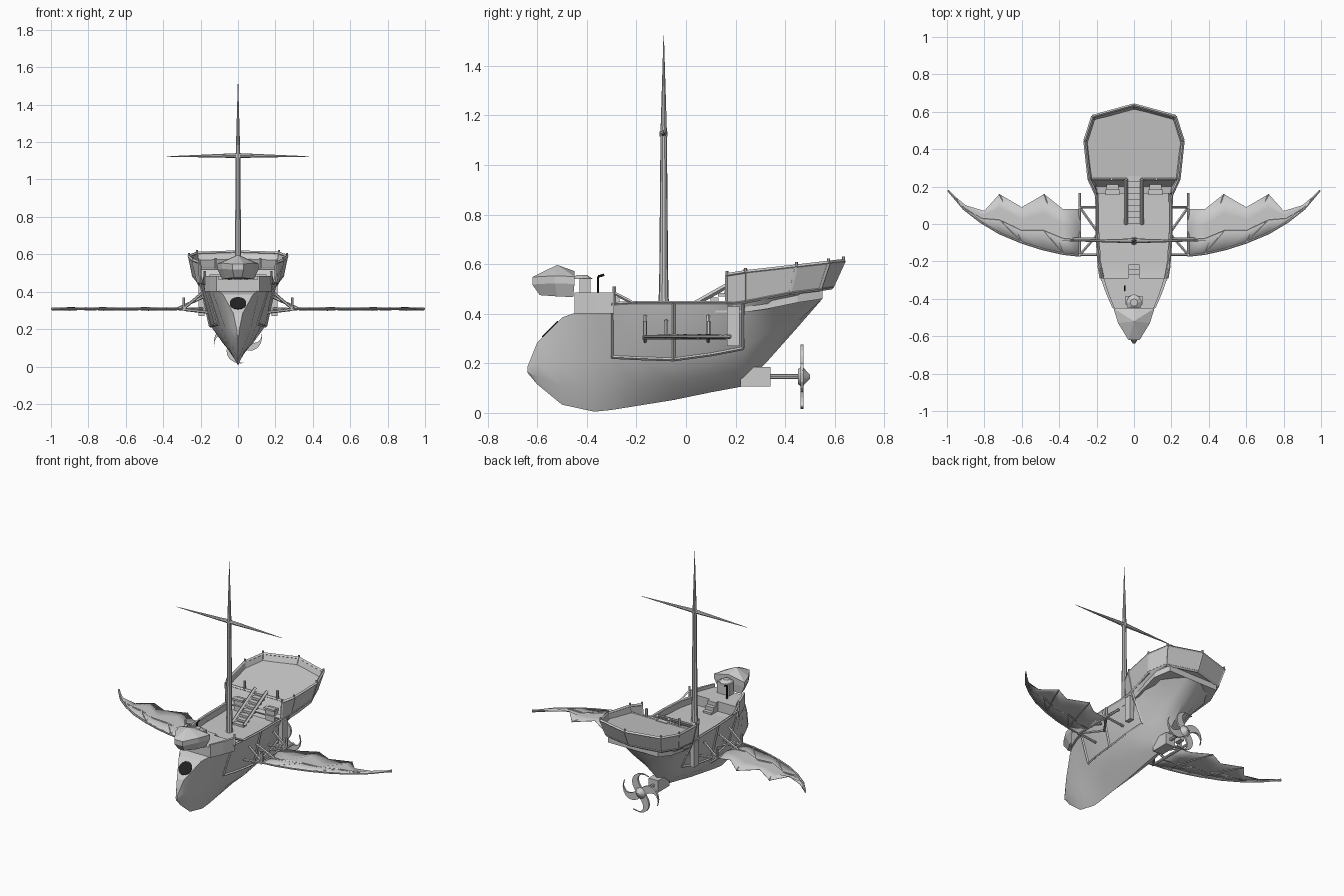
import bpy, bmesh, math
from mathutils import Vector, Matrix

if "Cube" in bpy.data.objects:
    bpy.data.objects.remove(bpy.data.objects["Cube"], do_unlink=True)


def material(name, value):
    m = bpy.data.materials.new(name)
    m.use_nodes = True
    col = (value, value, value, 1)
    m.diffuse_color = col
    m.node_tree.nodes["Principled BSDF"].inputs["Base Color"].default_value = col
    return m


GREY = material("plain grey", 0.6)
DARK = material("near black", 0.015)


def finish(name, bm, mat=GREY, angle=None, thick=0):
    bmesh.ops.remove_doubles(bm, verts=bm.verts, dist=1e-5)
    bmesh.ops.recalc_face_normals(bm, faces=bm.faces)
    me = bpy.data.meshes.new(name)
    bm.to_mesh(me)
    bm.free()
    me.materials.append(mat)
    ob = bpy.data.objects.new(name, me)
    bpy.context.collection.objects.link(ob)
    if thick:
        mod = ob.modifiers.new("thickness", "SOLIDIFY")
        mod.thickness, mod.offset = thick, 0
    if angle:
        bpy.ops.object.select_all(action="DESELECT")
        ob.select_set(True)
        bpy.context.view_layer.objects.active = ob
        bpy.ops.object.shade_smooth_by_angle(angle=math.radians(angle))
    return ob


def loft(bm, rings, closed=True, caps=True):
    rows = [[bm.verts.new(p) for p in r] for r in rings]
    n = len(rows[0])
    for a, b in zip(rows, rows[1:]):
        for i in range(n if closed else n - 1):
            j = (i + 1) % n
            bm.faces.new((a[i], a[j], b[j], b[i]))
    if caps:
        bm.faces.new(rows[0])
        bm.faces.new(rows[-1])


def rod(bm, p, q, r1, r2=None, sides=6):
    p, q = Vector(p), Vector(q)
    d = q - p
    mat = Matrix.Translation((p + q) / 2) @ d.to_track_quat("Z", "Y").to_matrix().to_4x4()
    bmesh.ops.create_cone(bm, cap_ends=True, segments=sides, radius1=r1,
                          radius2=r1 if r2 is None else r2, depth=d.length, matrix=mat)


def rods(name, pairs, r, sides=6):
    bm = bmesh.new()
    for p, q in pairs:
        rod(bm, p, q, r, sides=sides)
    return finish(name, bm)


def chain(pts):
    return list(zip(pts, pts[1:]))


def box(name, centre, size, mat=GREY):
    bm = bmesh.new()
    bmesh.ops.create_cube(bm, size=1, matrix=Matrix.Translation(centre) @ Matrix.Diagonal((*size, 1)))
    return finish(name, bm, mat)


def flip(p):
    return (-p[0], p[1], p[2])


def both(pts):
    # half outline from the right side to its mirror image
    return pts + [flip(p) for p in reversed(pts) if p[0]]


# Hull: y, keel height, chine half width and height, top half width and height
stations = [
    (-.64, .17, .006, .175, .004, .185), (-.6, .115, .03, .2, .025, .285),
    (-.5, .033, .055, .2, .08, .385), (-.43, .018, .07, .21, .115, .41),
    (-.37, .005, .08, .22, .145, .425), (-.3, .012, .1, .225, .17, .44),
    (-.2, .028, .125, .22, .19, .445), (-.05, .052, .145, .215, .2, .445),
    (.1, .083, .145, .235, .2, .445), (.23, .107, .125, .26, .207, .445),
    (.33, .21, .11, .32, .222, .46), (.45, .345, .12, .41, .235, .485),
    (.55, .46, .1, .48, .195, .5)]
rings = []
for y, k, cw, cz, tw, tz in stations:
    drop = .04 if y > -.35 else 0.001
    half = [(tw * .93, y, tz - drop), (tw * .93, y, tz), (tw, y, tz), (cw, y, cz),
            (cw * .55, y, (k + cz) / 2 - .01), (0, y, k)]
    rings.append(both(half))
bm = bmesh.new()
loft(bm, rings)
finish("hull", bm, angle=22)

# Planking ribs, chine beam and gunwale
for side, s in (("left", 1), ("right", -1)):
    chine = [(s * (st[2] + .004), st[0], st[3]) for st in stations[5:10]]
    top = [(s * st[4], st[0], st[5]) for st in stations[5:10]]
    ribs = [(chine[i], top[i]) for i in (0, 2, 4)]
    rods(side + "_hull_beams", chain(chine) + chain(top) + ribs, .007, 4)

# Bow opening
bm = bmesh.new()
bmesh.ops.create_cone(bm, cap_ends=True, segments=14, radius1=.045, radius2=.045, depth=.006,
                      matrix=Matrix.Translation((0, -.548, .338)) @ Matrix.Rotation(math.radians(45), 4, "X"))
finish("bow_opening", bm, DARK)

# Foredeck with its low bulwark
plan = [(.115, -.45), (.15, -.37), (.178, -.29)]
bm = bmesh.new()
loft(bm, [[(-w, y, .4), (-w, y, .485), (-w * .9, y, .485), (-w * .9, y, .465),
           (w * .9, y, .465), (w * .9, y, .485), (w, y, .485), (w, y, .4)] for w, y in plan])
finish("foredeck", bm)
rods("foredeck_rails", [((s * .178, -.29, .483), (s * .189, -.22, .447)) for s in (1, -1)]
     + [((s * .178, -.29, .44), (s * .178, -.29, .51)) for s in (1, -1)], .007, 4)
for i in range(3):
    box("foredeck_step", (0, -.28 + i * .025, .43 - i * .012), (.06, .025, .07 - i * .024))

# Bow canopy: hollow-looking hood with a ridge
eave = [(.11, -.45, .55), (.085, -.53, .553), (.03, -.62, .548)]
base = [(.085, -.455, .467), (.065, -.52, .47), (.02, -.59, .475)]
low = [(x, y, z - .03) for x, y, z in eave]
bm = bmesh.new()
loft(bm, [both(base), both(low), both(eave)])
bmesh.ops.delete(bm, geom=[f for f in bm.faces if min(v.co.z for v in f.verts) > .545], context="FACES_ONLY")
peak, back = bm.verts.new((0, -.52, .597)), bm.verts.new((0, -.45, .572))
edge = [bm.verts.new(p) for p in both(eave)]
for a, b in chain(edge):
    bm.faces.new((a, b, peak))
bm.faces.new((edge[0], peak, back))
bm.faces.new((edge[-1], back, peak))
bm.faces.new((edge[0], back, edge[-1]))
finish("bow_canopy", bm)

# Windlass and bent pipe on the foredeck
box("windlass_body", (0, -.408, .505), (.09, .045, .075))
bm = bmesh.new()
rod(bm, (0, -.42, .54), (0, -.42, .557), .045, .02, 8)
finish("windlass_cap", bm)
bend = [(-.05, -.355, .465), (-.05, -.355, .55), (-.05, -.33, .557)]
rods("bent_pipe", chain(bend), .005).data.materials[0] = DARK

# Stern castle: flared wall, deck and floor
upper = both([(.205, .165, .555), (.24, .24, .567), (.262, .445, .59), (.22, .575, .605), (0, .636, .612)])
lower = both([(.2, .165, .44), (.212, .24, .45), (.24, .42, .485), (.2, .54, .5), (0, .588, .507)])
bm = bmesh.new()
loft(bm, [lower, upper], closed=False, caps=False)
finish("castle_wall", bm, thick=.01)
mid = [tuple(Vector(a).lerp(Vector(b), .62)) for a, b in zip(lower, upper)]
bm = bmesh.new()
bm.faces.new([bm.verts.new(p) for p in mid[1:-1]])
bm.faces.new([bm.verts.new(p) for p in lower])
foot = [(-.19, .18, .4), (.19, .18, .4)]
bm.faces.new([bm.verts.new(p) for p in [mid[1], mid[-2]] + foot])
finish("castle_decks", bm, thick=.008)
rods("castle_rails", chain(upper) + chain(lower), .009, 4)
rods("castle_ribs", list(zip(lower, upper)), .008, 4)
rods("castle_pegs", [(p, (p[0], p[1], p[2] + .018)) for p in upper], .006)
rods("castle_front_rail", [(mid[1], mid[-2])], .009, 4)

# Stair to the castle and the doors beside it
for i in range(8):
    t = i / 7
    box("stair_tread", (0, .02 + t * .22, .41 + t * .115), (.075, .032, .014))
for s in (1, -1):
    rods("stair_side", [((s * .042, 0, .42), (s * .042, .24, .555))], .011, 4)
    box("door_frame", (s * .115, .19, .44), (.065, .04, .085))
    box("door_lintel", (s * .115, .17, .485), (.075, .03, .012))
    rods("castle_post", [((s * .12, .24, .52), (s * .12, .24, .58))], .008)

# Mast and tapered yard
bm = bmesh.new()
for z1, z2, r1, r2 in ((.4, .55, .022, .018), (.55, 1.12, .018, .013),
                       (1.115, 1.135, .016, .016), (1.13, 1.523, .013, .001)):
    rod(bm, (0, -.09, z1), (0, -.09, z2), r1, r2, 10)
finish("mast", bm, angle=30)
bm = bmesh.new()
for s in (1, -1):
    rod(bm, (0, -.09, 1.128), (s * .385, -.09, 1.123), .013, .001, 8)
finish("yard", bm, angle=30)

# Wings: scalloped membrane, spars and mounting frame
lead = [(.29, -.17), (.38, -.16), (.49, -.135), (.6, -.1), (.72, -.05), (.82, .01), (.91, .08), (.995, .18)]
trail = [(.29, .08), (.38, .08), (.48, .16), (.6, .09), (.72, .16), (.8, .07), (.9, .1), (.995, .18)]
for side, s in (("left", 1), ("right", -1)):
    def across(t, ripple):
        return [(s * (a[0] + (b[0] - a[0]) * t), a[1] + (b[1] - a[1]) * t,
                 .308 + (ripple if i % 2 else -ripple)) for i, (a, b) in enumerate(zip(lead, trail))]
    bm = bmesh.new()
    loft(bm, [across(0, 0), across(.3, .004), across(.65, -.008), across(1, .006)], closed=False, caps=False)
    finish(side + "_wing_membrane", bm, angle=60, thick=.003)
    front, inner, rear = across(0, 0), across(.35, .003), across(1, .006)
    rods(side + "_wing_spars", chain(front) + chain(inner), .006)
    rods(side + "_wing_fingers", [(front[i - 1], rear[i]) for i in (2, 4, 6)]
         + [(front[i], inner[i + 1]) for i in (1, 3, 5)], .004)
    frame = [((s * .29, -.175, .305), (s * .29, .165, .305))]
    for y in (-.165, .09):
        frame += [((s * .16, y, .29), (s * .29, y, .305)), ((s * .195, y, .39), (s * .29, y, .31)),
                  ((s * .29, y, .305), (s * .29, y, .37))]
    frame += [((s * .19, -.05, .31), (s * .29, -.165, .305)), ((s * .19, -.05, .31), (s * .29, .09, .305)),
              ((s * .19, -.08, .37), (s * .32, -.08, .31))]
    rods(side + "_wing_frame", frame, .008)
    box(side + "_wing_bracket", (s * .195, .19, .35), (.03, .05, .16))

# Propeller: housing, shaft, hub and four hooked blades
box("shaft_housing", (0, .28, .146), (.07, .12, .078))
rods("propeller_shaft", [((0, .33, .146), (0, .46, .146))], .01, 8)
bm = bmesh.new()
rod(bm, (0, .452, .146), (0, .468, .146), .03, .042, 10)
rod(bm, (0, .468, .146), (0, .5, .146), .042, .008, 10)
finish("propeller_hub", bm, angle=30)
for k in range(4):
    left, right = [], []
    for i in range(9):
        t = i / 8
        r = .02 + .112 * math.sin(t * math.pi / 2)
        a = k * math.pi / 2 + 1.1 * t * t + .9
        w = .024 * (1 - t ** 3) + .001
        for row, d in ((left, -w), (right, w)):
            row.append((r * math.cos(a) - d * math.sin(a), .468, .146 + r * math.sin(a) + d * math.cos(a)))
    bm = bmesh.new()
    loft(bm, [left, right], closed=False, caps=False)
    finish("propeller_blade", bm, thick=.012)
